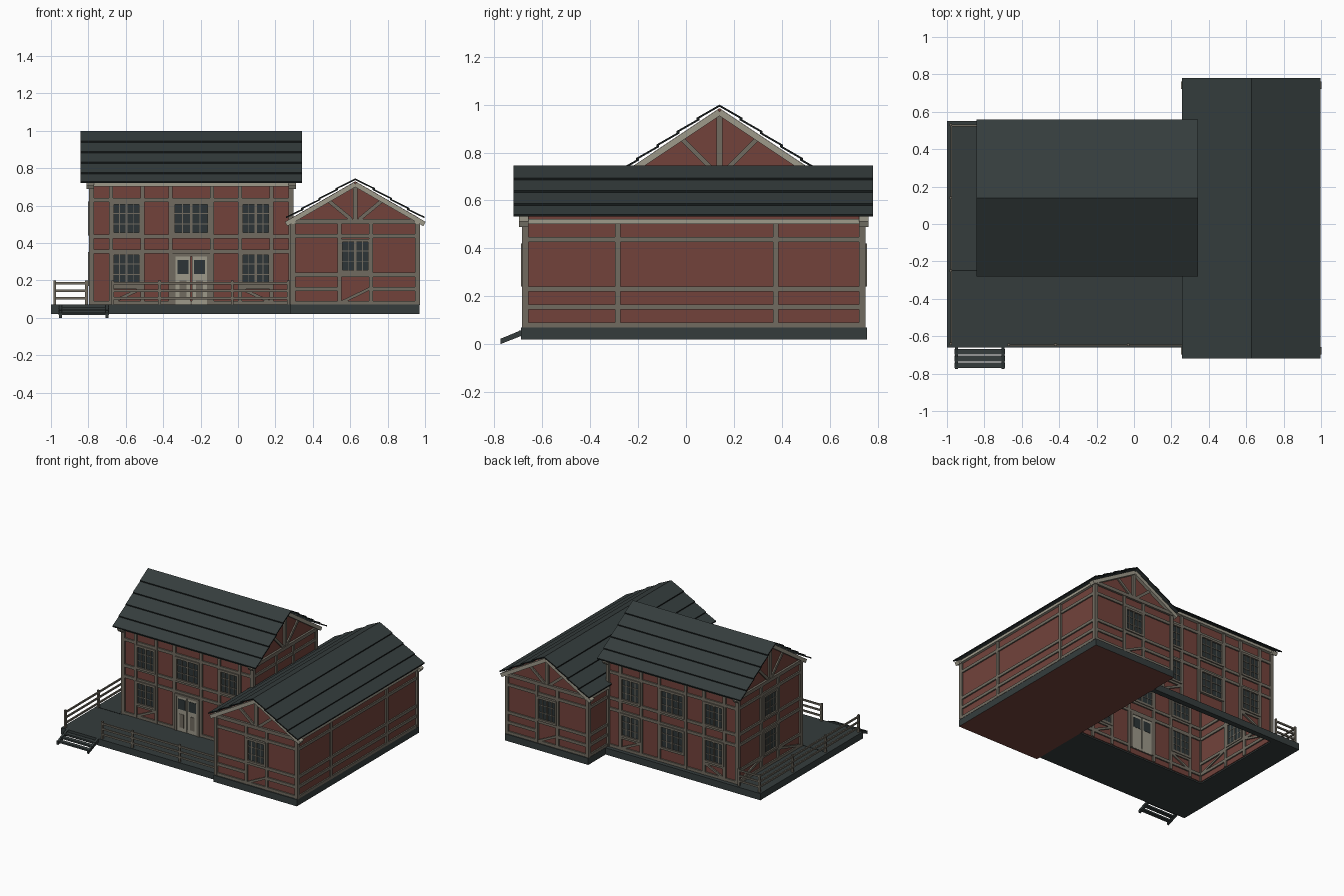
import bpy, bmesh, math
from mathutils import Matrix, Vector

cube = bpy.data.objects.get("Cube")
if cube:
    bpy.data.objects.remove(cube, do_unlink=True)


def material(name, *rgb):
    m = bpy.data.materials.new(name)
    m.use_nodes = True
    m.diffuse_color = (*rgb, 1)
    m.node_tree.nodes["Principled BSDF"].inputs["Base Color"].default_value = (*rgb, 1)
    return m


slate = material("slate boards", 0.035, 0.046, 0.046)
dark = material("dark board edges", 0.008, 0.011, 0.011)
red = material("red plaster", 0.17, 0.055, 0.044)
timber = material("weathered timber", 0.165, 0.148, 0.118)
pale = material("pale trim", 0.34, 0.32, 0.255)
glass = material("dark glass", 0.026, 0.036, 0.038)

parts = {}


def part(name, *mats):
    """Mesh that collects every piece of one named part."""
    if name not in parts:
        parts[name] = (bmesh.new(), mats)
    return parts[name][0]


def box(bm, M, lo, hi):
    lo, hi = Vector(lo), Vector(hi)
    fit = Matrix.Translation((lo + hi) / 2) @ Matrix.Diagonal((*(hi - lo), 1))
    bmesh.ops.create_cube(bm, size=1, matrix=M @ fit)


def prism(bm, M, profile, x0, x1):
    """Extrude a (y, z) profile along local x; returns side faces, then ends."""
    a, b = ([bm.verts.new(M @ Vector((x, y, z))) for y, z in profile] for x in (x0, x1))
    n = len(profile)
    sides = [bm.faces.new((a[i], a[(i + 1) % n], b[(i + 1) % n], b[i])) for i in range(n)]
    return sides, [bm.faces.new(a[::-1]), bm.faces.new(b)]


def frame(x, y, degrees):
    """Wall frame: local x runs along the wall, local -y points outwards."""
    return Matrix.Translation((x, y, 0)) @ Matrix.Rotation(math.radians(degrees), 4, 'Z')


def beam(bm, M, u0, z0, u1, z1, w=0.022, out=0.01, inside=0.015):
    d = math.hypot(u1 - u0, z1 - z0)
    R = Matrix.Translation((u0, 0, z0)) @ Matrix.Rotation(-math.atan2(z1 - z0, u1 - u0), 4, 'Y')
    box(bm, M @ R, (0, -out, -w / 2), (d, inside, w / 2))


def lattice(bm, M, half, posts, rails, z0, z1):
    for u in posts:
        beam(bm, M, u, z0, u, z1, out=0.012)
    for z in rails:
        beam(bm, M, -half, z, half, z)


def window(name, M, u, z, w=0.15, h=0.165):
    l, r, b, t = u - w / 2, u + w / 2, z - h / 2, z + h / 2
    box(part(name + "_panes", glass), M, (l, -0.006, b), (r, 0.014, t))
    f = part(name + "_frames", timber)
    for x in (l, r):
        beam(f, M, x, b - 0.007, x, t + 0.007, 0.016, 0.018, 0.02)
    for y in (b, t):
        beam(f, M, l - 0.007, y, r + 0.007, y, 0.016, 0.018, 0.02)
    beam(f, M, u, b, u, t, 0.011, 0.014, 0.017)
    for x in (u - w / 4, u + w / 4):
        beam(f, M, x, b, x, t, 0.005, 0.01, 0.016)
    for k in (1, 2):
        beam(f, M, l, b + h * k / 3, r, b + h * k / 3, 0.005, 0.01, 0.016)


def gable(name, M, W, base, peak, slope):
    """King post, V struts and pale barge boards of a gable end."""
    f = part(name + "_gable_timbers", timber)
    beam(f, M, -W, base, W, base, 0.026, 0.016)
    beam(f, M, 0, base, 0, peak - 0.02, 0.026, 0.014)
    barge = part(name + "_barge_boards", pale)
    for s in (-1, 1):
        beam(f, M, s * 0.02, base + 0.01, s * W * 0.43, peak - slope * W * 0.43 - 0.02, 0.02)
        e = W + 0.035
        beam(barge, M, 0, peak - 0.016, s * e, peak - 0.016 - slope * e, 0.026, 0.025)


def shell(name, M, L, W, peak, slope, bottom):
    """Thin gabled wall shell without a floor."""
    bm = part(name + "_walls", red)
    eave = peak - slope * W
    sides, _ = prism(bm, M, [(-W, bottom), (W, bottom), (W, eave), (0, peak), (-W, eave)], -L, L)
    bm.faces.remove(sides[0])


def roof(name, M, L, half, peak, slope, rows):
    """Overlapping boards, each kicked out over the one below."""
    bm = part(name + "_roof", slate, dark)
    step, t = half / rows, 0.009
    for s in (-1, 1):
        for k in range(rows):
            y0, y1 = k * step, (k + 1) * step + (0.012 if k < rows - 1 else 0)
            z0, z1 = peak - t - slope * y0, peak - t - slope * y1 + 0.009
            sides, ends = prism(bm, M, [(s * y0, z0), (s * y1, z1), (s * y1, z1 + t), (s * y0, z0 + t)], -L, L)
            for f in (sides[1], *ends):
                f.material_index = 1


I = Matrix.Identity(4)

# Main house: shell, roof and timber lattice
cx, cy, L, W = -0.25, 0.14, 0.535, 0.37
SM, PM = 0.667, 0.985
main = frame(cx, cy, 0)
shell("main_house", main, L, W, PM, SM, 0.03)
roof("main_house", main, 0.592, 0.42, 1.0, SM, 5)
lat = part("main_house_timbers", timber)
for side, y, deg in (("front", cy - W, 0), ("back", cy + W, 180)):
    M = frame(cx, y, deg)
    lattice(lat, M, L, (-L, -0.43, -0.26, -0.11, 0.11, 0.26, 0.43, L),
            (0.08, 0.355, 0.435, 0.63), 0.03, 0.72)
    beam(part("main_house_wall_plates", pale), M, -L - 0.02, 0.712, L + 0.02, 0.712, 0.02, 0.025)
    for s in (-1, 1):
        for z in (0.26, 0.53):
            window("main_house_" + side + "_window", M, s * 0.345, z)
        beam(lat, M, s * 0.43, 0.165, s * 0.26, 0.165)
        beam(lat, M, s * 0.42, 0.085, s * 0.27, 0.155, 0.016)
    window("main_house_" + side + "_window", M, 0, 0.53, 0.19)
    if side == "back":
        window("main_house_back_window", M, 0, 0.26, 0.19)
for side, x, deg in (("right", cx + L, 90), ("left", cx - L, -90)):
    M = frame(x, cy, deg)
    lattice(lat, M, W, (-W, -0.1, 0.1, W), (0.08, 0.165, 0.355, 0.435, 0.63), 0.03, 0.7)
    gable("main_house", M, W, 0.71, PM, SM)
    if side == "left":
        for z in (0.26, 0.53):
            window("main_house_left_window", M, 0, z)
        for s in (-1, 1):
            beam(lat, M, s * 0.35, 0.085, s * 0.11, 0.155, 0.016)

# Double door with glazed upper panels
M = frame(cx, cy - W, 0)
frame_part = part("door_frame", timber)
for s in (-1, 1):
    beam(frame_part, M, s * 0.092, 0.07, s * 0.092, 0.34, 0.018, 0.02, 0.02)
    a, b = sorted((s * 0.004, s * 0.084))
    box(part("door_leaves", pale), M, (a, -0.014, 0.07), (b, 0.016, 0.33))
    a, b = sorted((s * 0.014, s * 0.074))
    box(part("door_glass", glass), M, (a, -0.017, 0.235), (b, 0.018, 0.31))
    box(part("door_panels", timber), M, (a + 0.012, -0.017, 0.1), (b - 0.012, -0.013, 0.2))
beam(frame_part, M, -0.1, 0.338, 0.1, 0.338, 0.018, 0.02, 0.02)

# Side wing
wx, wy, WL, WW = 0.627, 0.033, 0.705, 0.335
SW, PW = 0.575, 0.73
wing = frame(wx, wy, 90)
shell("wing", wing, WL, WW, PW, SW, 0.05)
roof("wing", frame(wx, 0.03, 90), 0.75, 0.37, 0.745, SW, 4)
lat = part("wing_timbers", timber)
rails = (0.08, 0.155, 0.23, 0.437)
for y, deg in ((wy - WL, 0), (wy + WL, 180)):
    M = frame(wx, y, deg)
    lattice(lat, M, WW, (-WW, -0.085, 0.085, WW), rails[:1] + rails[2:], 0.07, 0.52)
    for s in (-1, 1):
        beam(lat, M, s * 0.085, 0.155, s * WW, 0.155)
    beam(lat, M, -0.07, 0.085, 0.075, 0.155, 0.016)
    gable("wing", M, WW, 0.515, PW, SW)
    window("wing_window", M, 0, 0.33)
for x, deg in ((wx + WW, 90), (wx - WW, -90)):
    M = frame(x, wy, deg)
    s = 1 if deg > 0 else -1
    lattice(lat, M, WL, (-WL, -s * 0.318, s * 0.342, WL), rails, 0.07, 0.52)
    beam(part("wing_wall_plates", pale), M, -WL - 0.02, 0.512, WL + 0.02, 0.512, 0.02, 0.02)

# Wing base with a red underside
base = part("wing_base", slate, red)
box(base, I, (0.28, -0.69, 0.02), (0.97, 0.755, 0.07))
base.normal_update()
for f in base.faces:
    f.material_index = int(f.normal.z < -0.5)

# Deck wrapping round the main house, open underneath the house
deck = part("deck", slate)
box(deck, I, (-1, -0.66, 0.02), (0.28, -0.23, 0.07))
box(deck, I, (-1, -0.23, 0.02), (-0.785, 0.55, 0.07))
box(deck, I, (-0.785, 0.51, 0.02), (0.28, 0.55, 0.07))
seam = part("deck_seam", dark)
box(seam, I, (-0.98, -0.252, 0.068), (-0.79, -0.247, 0.0715))


# Railings
def railing(name, M, stops):
    bm = part(name, timber)
    for u in stops:
        beam(bm, M, u, 0.07, u, 0.2, 0.014, 0.007, 0.007)
    for z in (0.105, 0.145, 0.185):
        beam(bm, M, stops[0], z, stops[-1], z, 0.012, 0.008, 0.002)


railing("front_railing", frame(0, -0.645, 0), (-0.67, -0.42, -0.03, 0.27))
railing("left_railing", frame(-0.98, 0, 90), (-0.64, -0.25, 0.14, 0.53))
railing("back_railing", frame(0, 0.53, 0), (-0.98, -0.81))

# Open steps at the front left of the deck
steps = part("steps", slate, dark)
for x in (-0.958, -0.708):
    prism(steps, I, [(-0.775, 0.0), (-0.66, 0.045), (-0.66, 0.07), (-0.775, 0.022)], x, x + 0.016)
for k in range(3):
    y, z = -0.77 + k * 0.036, 0.014 + k * 0.015
    box(steps, I, (-0.96, y, z), (-0.69, y + 0.03, z + 0.012))

# Turn the collected pieces into objects
for name, (bm, mats) in parts.items():
    bmesh.ops.recalc_face_normals(bm, faces=bm.faces)
    mesh = bpy.data.meshes.new(name)
    bm.to_mesh(mesh)
    bm.free()
    for m in mats:
        mesh.materials.append(m)
    obj = bpy.data.objects.new(name, mesh)
    bpy.context.collection.objects.link(obj)
    if name == "main_house_walls":
        mod = obj.modifiers.new("wall thickness", 'SOLIDIFY')
        mod.thickness = 0.008
